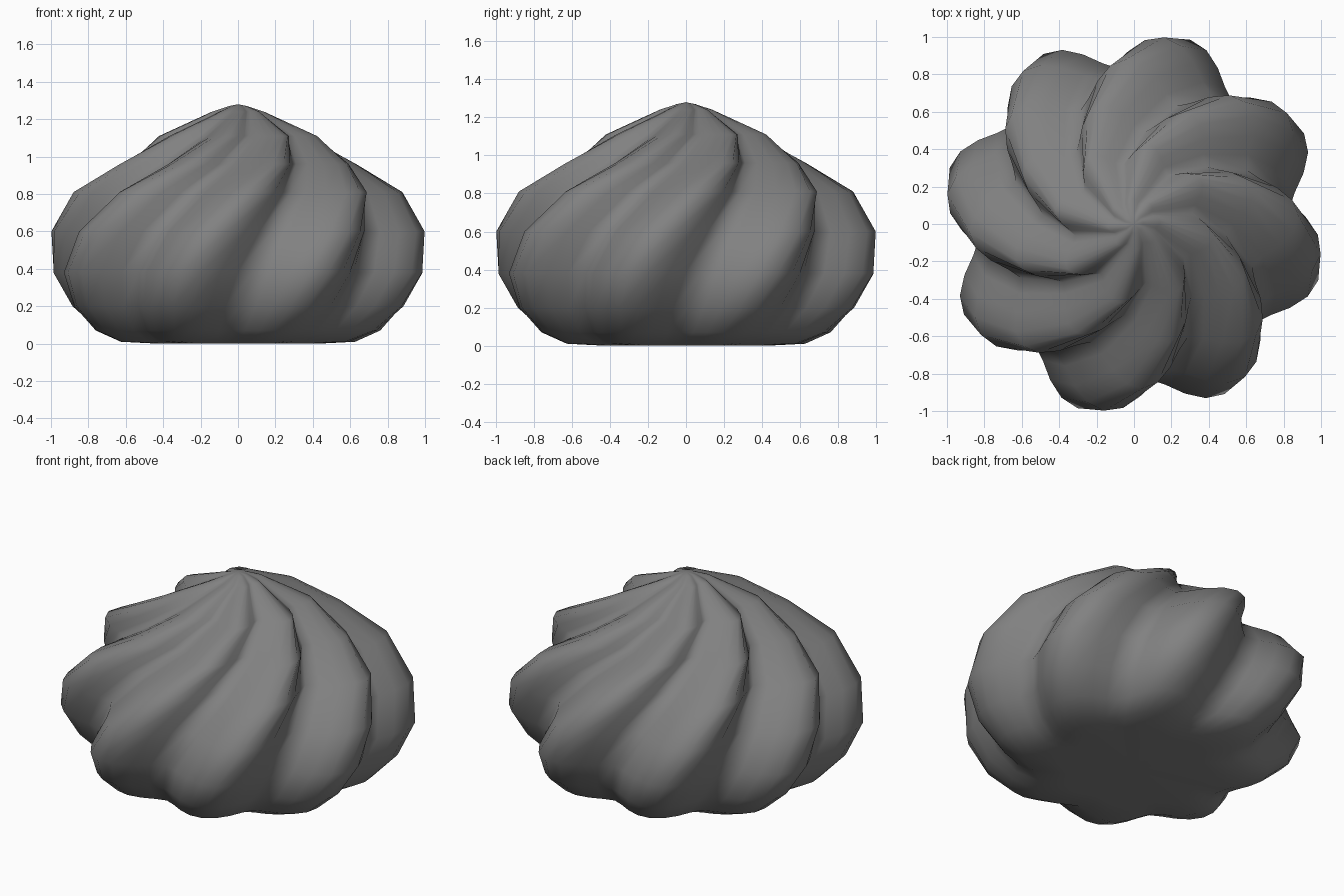
import bpy, bmesh
from math import cos, sin, pi, radians

LOBES = 8
STEPS = 64          # points around each ring

old = bpy.data.objects.get("Cube")
if old:
    bpy.data.objects.remove(old, do_unlink=True)

# Matte grey
grey = bpy.data.materials.new("matte_grey")
grey.use_nodes = True
colour = (0.22, 0.22, 0.22, 1)
grey.diffuse_color = colour
bsdf = grey.node_tree.nodes["Principled BSDF"]
bsdf.inputs["Base Color"].default_value = colour
bsdf.inputs["Roughness"].default_value = 0.8

# Rings: height, ridge radius, groove radius as a share of it, turn in degrees
PROFILE = [
    (0.0, 0.45, 0.88, 17), (0.01, 0.65, 0.86, 17), (0.07, 0.80, 0.84, 20),
    (0.20, 0.94, 0.82, 23.5), (0.38, 1.03, 0.81, 28), (0.60, 1.01, 0.79, 36),
    (0.81, 0.88, 0.76, 48), (0.96, 0.66, 0.74, 62), (1.11, 0.43, 0.74, 79),
    (1.24, 0.14, 0.78, 96), (1.27, 0.05, 0.95, 105),
]


def add_ring(bm, z, ridge, groove, degrees):
    """One scalloped ring with broad lobes and narrow grooves."""
    turn = radians(degrees)
    ring = []
    for i in range(STEPS):
        a = 2 * pi * i / STEPS
        swell = max(0.0, 0.5 + 0.5 * cos(LOBES * a)) ** 0.8
        r = ridge * (groove + (1 - groove) * swell)
        ring.append(bm.verts.new((r * cos(a + turn), r * sin(a + turn), z)))
    return ring


# Twisted body, skinned ring to ring
bm = bmesh.new()
rings = [add_ring(bm, *row) for row in PROFILE]
for low, high in zip(rings, rings[1:]):
    for i in range(STEPS):
        j = (i + 1) % STEPS
        bm.faces.new((low[i], low[j], high[j], high[i]))

# Closed base and rounded tip
base = bm.verts.new((0, 0, 0))
tip = bm.verts.new((0, 0, 1.28))
for i in range(STEPS):
    j = (i + 1) % STEPS
    bm.faces.new((base, rings[0][j], rings[0][i]))
    bm.faces.new((tip, rings[-1][i], rings[-1][j]))
bmesh.ops.recalc_face_normals(bm, faces=bm.faces)
for face in bm.faces:
    face.smooth = True

mesh = bpy.data.meshes.new("swirled_body")
bm.to_mesh(mesh)
bm.free()
mesh.materials.append(grey)
body = bpy.data.objects.new("swirled_body", mesh)
bpy.context.collection.objects.link(body)
